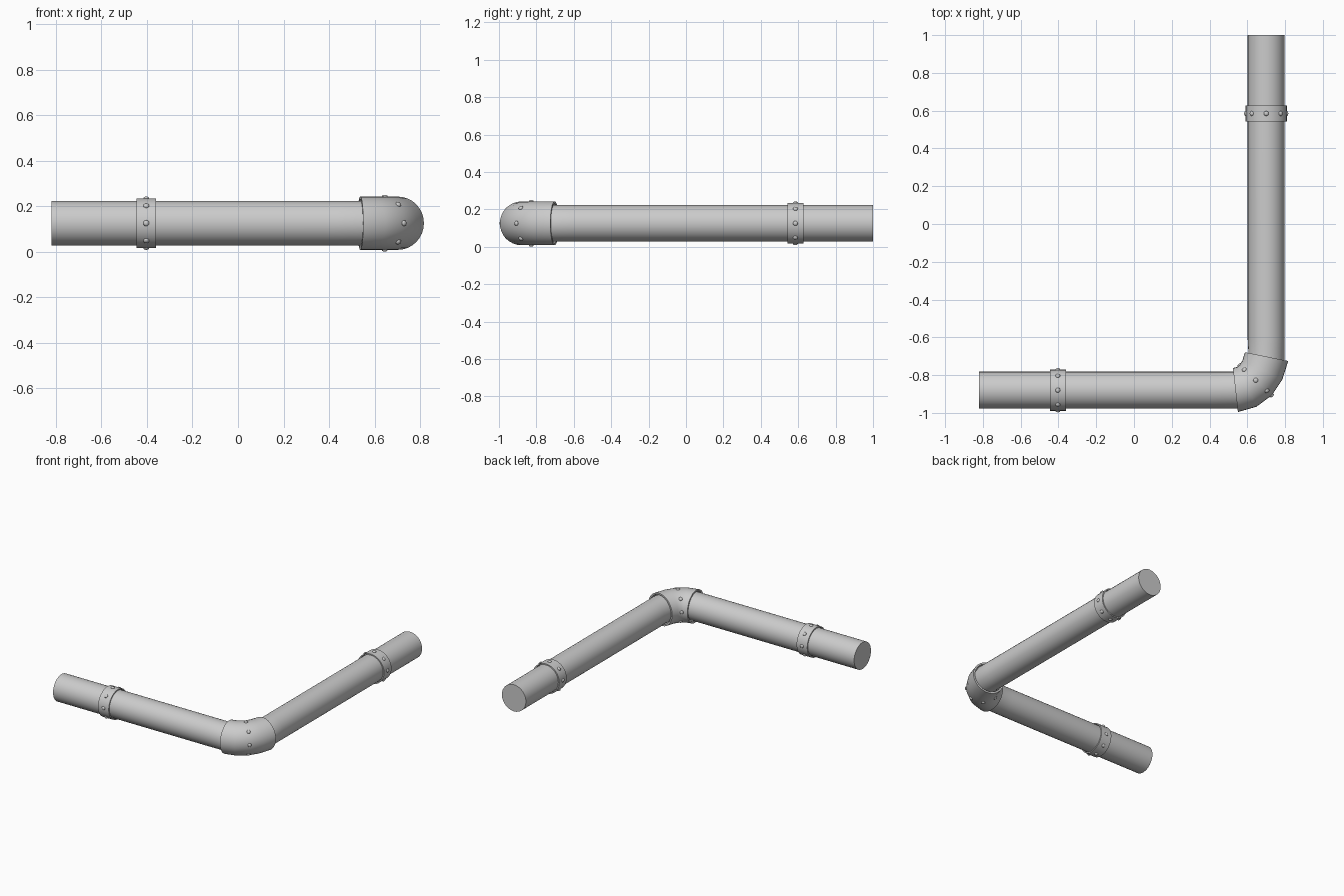
import bpy, bmesh
from math import pi, cos, sin, radians
from mathutils import Vector, Matrix

if "Cube" in bpy.data.objects:
    bpy.data.objects.remove(bpy.data.objects["Cube"])

CZ = 0.125          # height of the pipe axis
UP = Vector((0, 0, 1))


def finish(bm, name):
    bmesh.ops.recalc_face_normals(bm, faces=bm.faces)
    me = bpy.data.meshes.new(name)
    bm.to_mesh(me)
    bm.free()
    ob = bpy.data.objects.new(name, me)
    bpy.context.collection.objects.link(ob)
    bpy.ops.object.select_all(action='DESELECT')
    bpy.context.view_layer.objects.active = ob
    ob.select_set(True)
    bpy.ops.object.shade_smooth_by_angle(angle=radians(35))
    return ob


def sweep(name, path, tangents, radius, wall=None, sides=32):
    """Round tube along a flat path; solid, or a shell if wall is given."""
    bm = bmesh.new()

    def skin(r):
        rings = []
        for p, t in zip(path, tangents):
            side = t.cross(UP).normalized()
            rings.append([bm.verts.new(p + r * (side * cos(a) + UP * sin(a)))
                          for a in (2 * pi * i / sides for i in range(sides))])
        for a, b in zip(rings, rings[1:]):
            join(a, b)
        return rings

    def join(a, b):
        for i in range(sides):
            j = (i + 1) % sides
            bm.faces.new((a[i], a[j], b[j], b[i]))

    outer = skin(radius)
    if wall:
        inner = skin(radius - wall)
        join(outer[0], inner[0])
        join(outer[-1], inner[-1])
    else:
        bm.faces.new(outer[0])
        bm.faces.new(outer[-1])
    return finish(bm, name)


def rivets(name, centre, tangent, radius, count=8):
    """Ring of small domed rivets around the axis."""
    bm = bmesh.new()
    side = tangent.cross(UP).normalized()
    for k in range(count):
        a = 2 * pi * k / count
        n = side * cos(a) + UP * sin(a)
        m = (Matrix.Translation(centre + n * radius)
             @ n.to_track_quat('Z', 'Y').to_matrix().to_4x4()
             @ Matrix.Diagonal((0.013, 0.013, 0.008, 1)))
        bmesh.ops.create_uvsphere(bm, u_segments=12, v_segments=8, radius=1, matrix=m)
    return finish(bm, name)


def P(x, y):
    return Vector((x, y, CZ))


X, Y = Vector((1, 0, 0)), Vector((0, 1, 0))

# elbow centre line: quadratic curve through the corner
A, B, C = P(0.537, -0.879), P(0.669, -0.864), P(0.702, -0.702)


def bend(n):
    ts = [i / n for i in range(n + 1)]
    pts = [A * (1 - t) ** 2 + B * 2 * t * (1 - t) + C * t * t for t in ts]
    tan = [((B - A) * (1 - t) + (C - B) * t).normalized() for t in ts]
    return pts, tan


# long bent pipe
pts, tan = bend(8)
sweep("pipe", [P(-0.82, -0.88), P(0.42, -0.88)] + pts + [P(0.70, -0.61), P(0.70, 1.0)],
      [X, X] + tan + [Y, Y], 0.098)

# corner elbow sleeve with rivets
pts, tan = bend(4)
sweep("elbow_sleeve", pts, tan, 0.117, wall=0.012)
rivets("elbow_rivets", pts[2], tan[2], 0.117)

# riveted clamp bands
for name, c, d in (("left_band", P(-0.403, -0.88), X), ("back_band", P(0.70, 0.585), Y)):
    sweep(name, [c - d * 0.043, c + d * 0.043], [d, d], 0.109, wall=0.008)
    rivets(name + "_rivets", c, d, 0.109)
